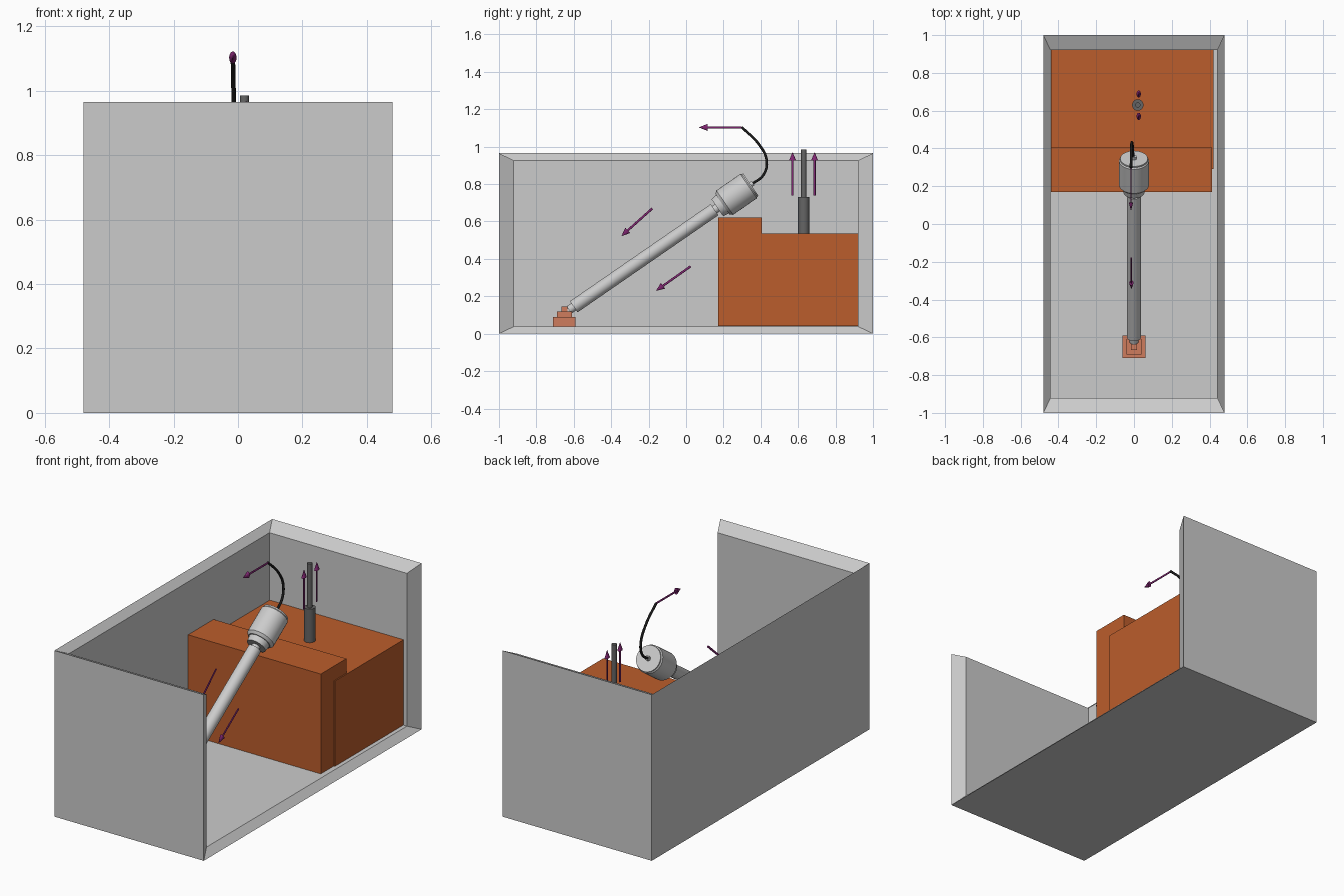
import bpy, bmesh, math
from mathutils import Vector, Matrix

if "Cube" in bpy.data.objects:
    bpy.data.objects.remove(bpy.data.objects["Cube"])


def material(name, rgb):
    m = bpy.data.materials.new(name)
    m.diffuse_color = (*rgb, 1)
    m.use_nodes = True
    m.node_tree.nodes["Principled BSDF"].inputs["Base Color"].default_value = m.diffuse_color
    return m


ORANGE = material("orange", (0.50, 0.11, 0.025))
SALMON = material("salmon", (0.62, 0.20, 0.11))
PURPLE = material("purple", (0.22, 0.02, 0.17))
BLACK = material("black", (0.01, 0.01, 0.01))
DARK = material("dark_grey", (0.13, 0.13, 0.13))


def finish(bm, name, mat=None, smooth=False):
    bmesh.ops.recalc_face_normals(bm, faces=bm.faces)
    me = bpy.data.meshes.new(name)
    bm.to_mesh(me)
    bm.free()
    ob = bpy.data.objects.new(name, me)
    bpy.context.collection.objects.link(ob)
    if mat:
        me.materials.append(mat)
    if smooth:
        bpy.ops.object.select_all(action='DESELECT')
        ob.select_set(True)
        bpy.context.view_layer.objects.active = ob
        bpy.ops.object.shade_smooth_by_angle(angle=math.radians(35))
    return ob


def add_box(bm, lo, hi):
    lo, hi = Vector(lo), Vector(hi)
    mat = Matrix.Translation((lo + hi) / 2) @ Matrix.Diagonal((*(hi - lo), 1))
    return bmesh.ops.create_cube(bm, size=1, matrix=mat)["verts"]


def box(name, lo, hi, mat=None):
    bm = bmesh.new()
    add_box(bm, lo, hi)
    return finish(bm, name, mat)


def lathe(name, profile, base, direction, mat=None, segs=32, flat=1.0):
    """Revolve (radius, distance) points about direction; flat squashes along x."""
    bm = bmesh.new()
    rings = []
    for r, t in profile:
        rings.append([bm.verts.new((r * math.cos(a), r * math.sin(a), t))
                      for a in (2 * math.pi * i / segs for i in range(segs))])
    for a, b in zip(rings, rings[1:]):
        for i in range(segs):
            j = (i + 1) % segs
            bm.faces.new((a[i], a[j], b[j], b[i]))
    bm.faces.new(rings[0])
    bm.faces.new(rings[-1])
    d = Vector(direction).normalized()
    tilt = Matrix.Rotation(math.atan2(-d.y, d.z), 4, 'X')
    bm.transform(Matrix.Translation(base) @ tilt @ Matrix.Diagonal((flat, 1, 1, 1)))
    return finish(bm, name, mat, True)


def arrow(name, tail, tip):
    tail, tip = Vector(tail), Vector(tip)
    n = (tip - tail).length
    lathe(name, [(0.006, 0), (0.006, n - 0.045), (0.019, n - 0.045), (0.0005, n)],
          tail, tip - tail, PURPLE, 24, 0.6)


# Tank: outer box and 0.92 inner box, open at top and right, joined by a sloped rim
bm = bmesh.new()
H = 0.965
outer = add_box(bm, (-0.48, -1, 0), (0.48, 1, H))
inner = add_box(bm, (-0.4416, -0.92, 0.04 * H), (0.4416, 0.92, 0.96 * H))
bm.normal_update()
bmesh.ops.delete(bm, geom=[f for f in bm.faces if f.normal.z > 0.9 or f.normal.x > 0.9],
                 context='FACES')
rim = [e for e in bm.edges if e.is_boundary]
bmesh.ops.bridge_loops(bm, edges=rim)
finish(bm, "tank")

# Stepped orange bank
box("bank_front_block", (-0.44, 0.17, 0.04), (0.413, 0.405, 0.62), ORANGE)
box("bank_rear_block", (-0.44, 0.29, 0.04), (0.42, 0.92, 0.535), ORANGE)

# Stepped footing under the screw
for i, (w, z0, z1) in enumerate([(0.06, 0.039, 0.09), (0.04, 0.09, 0.118), (0.016, 0.118, 0.145)]):
    box(f"footing_step_{i + 1}", (-w, -0.65 - w, z0), (w, -0.65 + w, z1), SALMON)

# Inclined screw and generator on one axis
BASE, AXIS = (0, -0.60, 0.144), (0, 0.823, 0.568)
lathe("screw_spindle", [(0.015, -0.06), (0.015, -0.03), (0.023, -0.03), (0.023, 0.95)], BASE, AXIS)
lathe("screw_barrel", [(0.036, 0), (0.036, 0.914)], BASE, AXIS)
lathe("generator", [(0.055, 0.932), (0.06, 0.965), (0.066, 0.965), (0.079, 0.98),
                    (0.079, 1.135), (0.073, 1.142), (0.073, 1.150)], BASE, AXIS)
lathe("cable_socket", [(0.014, 1.145), (0.014, 1.165)], BASE, AXIS)

# Sluice gate post
lathe("sluice_sleeve", [(0.03, 0), (0.03, 0.2)], (0.02, 0.63, 0.53), (0, 0, 1), DARK)
lathe("sluice_rod", [(0.014, 0), (0.014, 0.255)], (0.02, 0.63, 0.73), (0, 0, 1), DARK)

# Power cable
cu = bpy.data.curves.new("power_cable", 'CURVE')
cu.dimensions = '3D'
cu.bevel_depth = 0.007
cu.bevel_resolution = 3
cu.use_fill_caps = True
cu.resolution_u = 8
pts = [(-0.004, 0.345, 0.795), (-0.008, 0.415, 0.85), (-0.012, 0.432, 0.925),
       (-0.014, 0.392, 1.01), (-0.016, 0.297, 1.105)]
sp = cu.splines.new('BEZIER')
sp.bezier_points.add(len(pts) - 1)
for b, p in zip(sp.bezier_points, pts):
    b.co = p
    b.handle_left_type = b.handle_right_type = 'AUTO'
cu.materials.append(BLACK)
bpy.context.collection.objects.link(bpy.data.objects.new("power_cable", cu))

# Direction arrows
arrow("electricity_arrow", (-0.016, 0.297, 1.103), (-0.016, 0.07, 1.103))
arrow("screw_arrow_upper", (-0.014, -0.18, 0.67), (-0.014, -0.345, 0.522))
arrow("screw_arrow_lower", (-0.014, 0.024, 0.36), (-0.014, -0.16, 0.23))
for side, y in (("front", 0.57), ("rear", 0.688)):
    arrow(f"sluice_arrow_{side}", (0.025, y, 0.74), (0.025, y, 0.97))
